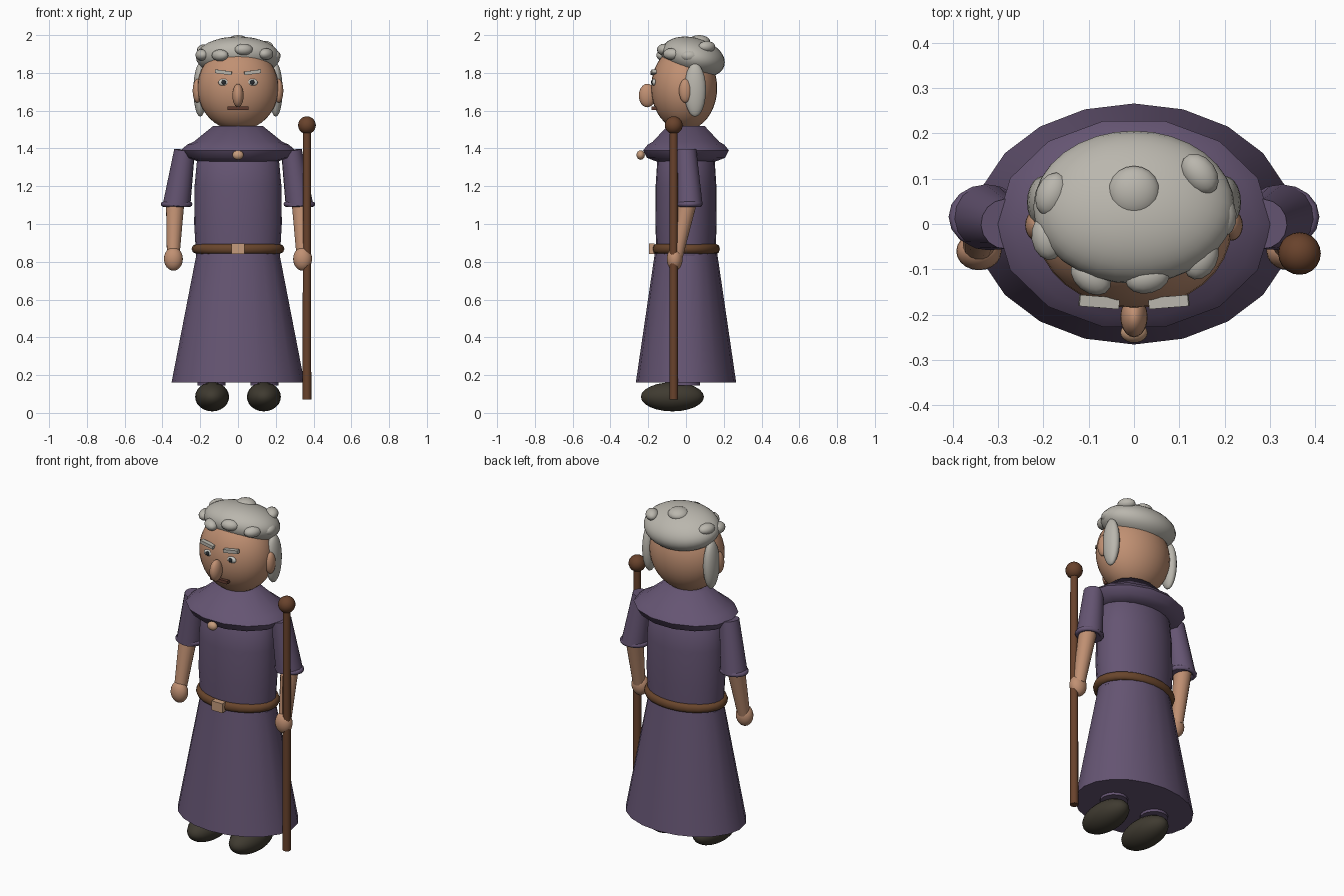
import bpy
import math
from mathutils import Vector

if "Cube" in bpy.data.objects:
    bpy.data.objects.remove(bpy.data.objects["Cube"])


def material(name, r, g, b):
    m = bpy.data.materials.new(name)
    m.use_nodes = True
    m.diffuse_color = (r, g, b, 1)
    bsdf = m.node_tree.nodes["Principled BSDF"]
    bsdf.inputs["Base Color"].default_value = (r, g, b, 1)
    bsdf.inputs["Roughness"].default_value = 0.8
    return m


PURPLE = material("purple cloth", 0.13, 0.09, 0.17)
SKIN = material("skin", 0.53, 0.28, 0.17)
HAIR = material("grey hair", 0.49, 0.47, 0.42)
WOOD = material("brown wood", 0.14, 0.055, 0.025)
LEATHER = material("belt leather", 0.14, 0.06, 0.025)
SHOE = material("dark shoe", 0.05, 0.043, 0.03)
TAN = material("tan metal", 0.56, 0.33, 0.2)
WHITE = material("eye white", 0.6, 0.6, 0.56)
DARK = material("dark pupil", 0.02, 0.025, 0.03)
MOUTH = material("mouth brown", 0.12, 0.045, 0.03)


def finish(name, mat, angle=40):
    ob = bpy.context.object
    ob.name = name
    ob.data.materials.append(mat)
    bpy.ops.object.shade_smooth_by_angle(angle=math.radians(angle))
    return ob


def ball(name, mat, loc, radii, rot=(0, 0, 0), segs=20, rings=12):
    bpy.ops.mesh.primitive_uv_sphere_add(segments=segs, ring_count=rings,
                                         location=loc, rotation=rot)
    bpy.context.object.scale = radii
    return finish(name, mat, 60)


def box(name, mat, loc, size, rot=(0, 0, 0)):
    bpy.ops.mesh.primitive_cube_add(size=1, location=loc, rotation=rot)
    bpy.context.object.scale = size
    return finish(name, mat)


def limb(name, mat, start, end, r1, r2, segs=16):
    a, b = Vector(start), Vector(end)
    bpy.ops.mesh.primitive_cone_add(vertices=segs, radius1=r1, radius2=r2,
                                    depth=(b - a).length, location=(a + b) / 2)
    bpy.context.object.rotation_euler = (b - a).to_track_quat("Z", "Y").to_euler()
    return finish(name, mat)


def ring(name, mat, loc, radius, thickness, squash=1, segs=24):
    bpy.ops.mesh.primitive_torus_add(location=loc, major_radius=radius,
                                     minor_radius=thickness,
                                     major_segments=segs, minor_segments=8)
    bpy.context.object.scale.y = squash
    return finish(name, mat, 60)


def lathe(name, mat, profile, squash, segs, angle=40):
    """Turn a (radius, height) profile into an oval solid with closed ends."""
    verts, faces = [], []
    for r, z in profile:
        for i in range(segs):
            t = math.tau * i / segs
            verts.append((r * math.cos(t), r * squash * math.sin(t), z))
    for k in range(len(profile) - 1):
        for i in range(segs):
            j = (i + 1) % segs
            a, b = k * segs, (k + 1) * segs
            faces.append((a + i, a + j, b + j, b + i))
    faces.append(tuple(reversed(range(segs))))
    faces.append(tuple(range(len(verts) - segs, len(verts))))
    mesh = bpy.data.meshes.new(name)
    mesh.from_pydata(verts, [], faces)
    ob = bpy.data.objects.new(name, mesh)
    bpy.context.collection.objects.link(ob)
    bpy.ops.object.select_all(action="DESELECT")
    ob.select_set(True)
    bpy.context.view_layer.objects.active = ob
    return finish(name, mat, angle)


# Robe
lathe("robe_skirt", PURPLE, [(0.352, 0.16), (0.218, 0.85)], 0.755, 20)
lathe("robe_torso", PURPLE, [(0.222, 0.83), (0.232, 1.0), (0.23, 1.2),
                             (0.215, 1.36), (0.13, 1.45)], 0.7, 24)
lathe("hood_collar", PURPLE, [(0.205, 1.33), (0.275, 1.35), (0.303, 1.39),
                              (0.27, 1.42), (0.235, 1.435), (0.13, 1.52)],
      0.77, 14, 50)
ball("collar_clasp", TAN, (0, -0.24, 1.365), (0.03, 0.022, 0.025))

# Belt
ring("belt", LEATHER, (0, 0, 0.868), 0.22, 0.026, 0.73)
box("belt_buckle", TAN, (0, -0.182, 0.868), (0.07, 0.03, 0.055))

# Head and face
ball("head", SKIN, (0, -0.01, 1.72), (0.215, 0.175, 0.225), segs=32, rings=20)
ball("nose", SKIN, (0, -0.205, 1.68), (0.03, 0.045, 0.062))
box("mouth", MOUTH, (0, -0.168, 1.612), (0.11, 0.03, 0.018))

# Paired parts
for side, s in (("left", 1), ("right", -1)):
    ball(side + "_eye", WHITE, (s * 0.075, -0.168, 1.75), (0.03, 0.012, 0.019))
    ball(side + "_pupil", DARK, (s * 0.075, -0.178, 1.75), (0.012, 0.007, 0.013))
    box(side + "_eyebrow", HAIR, (s * 0.077, -0.172, 1.803),
        (0.088, 0.025, 0.019), (0, -s * 0.13, s * 0.08))
    ball(side + "_ear", SKIN, (s * 0.215, -0.003, 1.705), (0.025, 0.034, 0.063))
    ball(side + "_side_lock", HAIR, (s * 0.2, 0.048, 1.71), (0.036, 0.058, 0.142))

    limb(side + "_sleeve", PURPLE, (s * 0.325, 0.015, 1.1),
         (s * 0.283, 0, 1.39), 0.073, 0.055)
    ring(side + "_cuff", PURPLE, (s * 0.325, 0.016, 1.105), 0.07, 0.014, 0.85, 16)
    limb(side + "_forearm", SKIN, (s * 0.343, -0.05, 0.83),
         (s * 0.332, 0.012, 1.13), 0.034, 0.05)
    ball(side + "_hand", SKIN, (s * 0.342, -0.06, 0.815), (0.05, 0.042, 0.062))

    limb(side + "_trouser_leg", PURPLE, (s * 0.14, 0, 0.145),
         (s * 0.14, 0, 0.3), 0.075, 0.075)
    ball(side + "_shoe", SHOE, (s * 0.137, -0.072, 0.085), (0.09, 0.167, 0.077))

# Hair cap, crown tuft and curls
ball("hair_cap", HAIR, (0, 0.037, 1.882), (0.222, 0.172, 0.105),
     (-0.25, 0, 0), 32, 18)
ball("crown_tuft", HAIR, (0, 0.07, 1.965), (0.058, 0.058, 0.035))
curls = [(-0.18, 0.065, 1.92), (-0.19, -0.03, 1.895), (-0.095, -0.115, 1.893),
         (0.03, -0.117, 1.923), (0.148, -0.075, 1.9), (0.19, 0.02, 1.89),
         (0.145, 0.11, 1.938)]
for i, spot in enumerate(curls):
    turn = math.atan2(spot[1], spot[0]) + math.pi / 2
    ball("hair_curl_%d" % (i + 1), HAIR, spot, (0.05, 0.036, 0.031),
         (0, 0, turn), 14, 8)

# Walking staff
limb("staff", WOOD, (0.365, -0.065, 0.07), (0.365, -0.065, 1.5), 0.023, 0.021, 12)
ball("staff_knob", WOOD, (0.365, -0.065, 1.523), (0.047, 0.047, 0.047))
